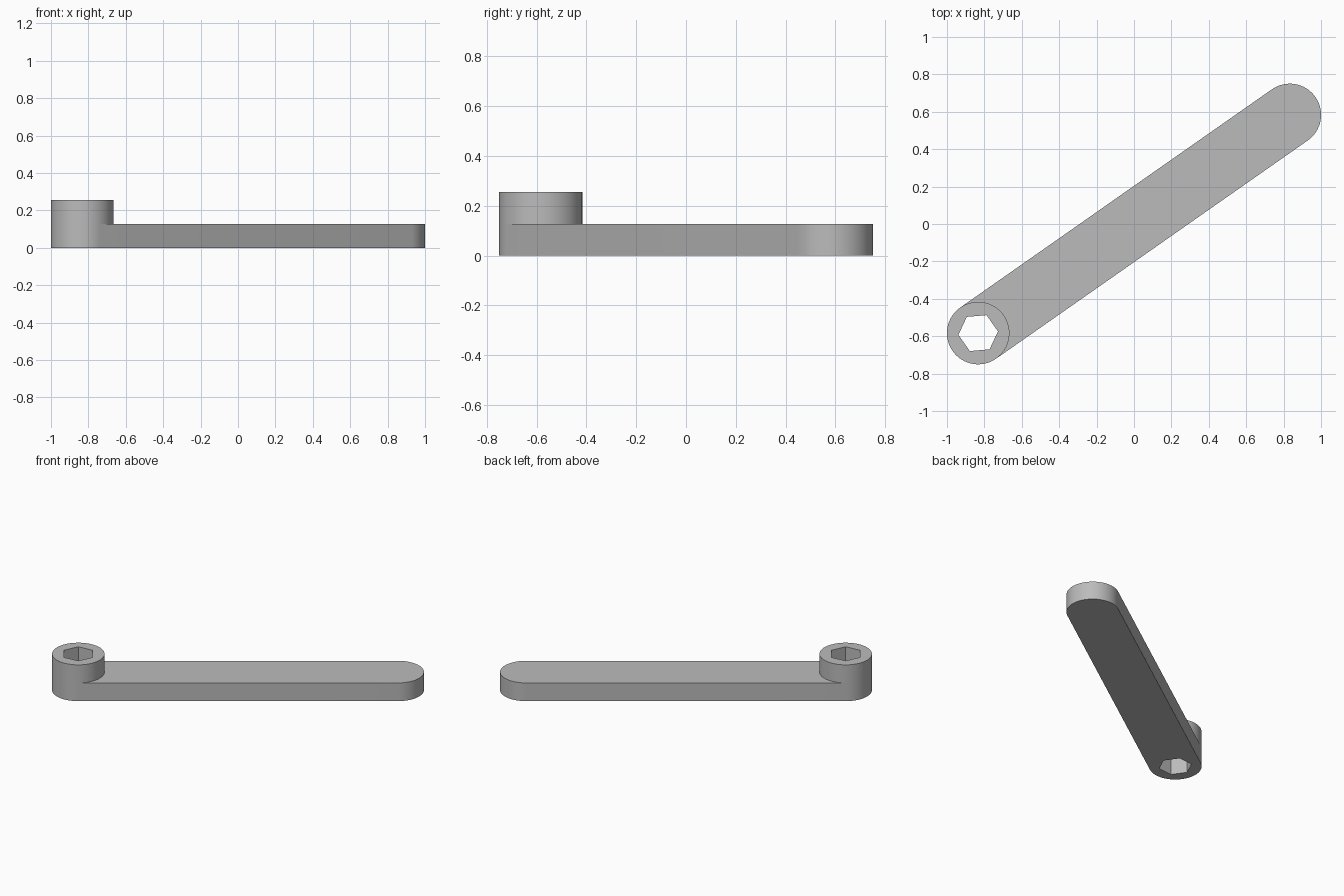
import bpy, bmesh
from math import cos, sin, pi, radians
from mathutils import Vector

if "Cube" in bpy.data.objects:
    bpy.data.objects.remove(bpy.data.objects["Cube"], do_unlink=True)

RADIUS, HALF = 0.167, 1.017      # end radius, half the distance between end centres
ARM_H, BOSS_H = 0.128, 0.255     # heights of the arm and the boss
STEPS = 32                       # segments per half circle
TILT = radians(35)

metal = bpy.data.materials.new("grey_metal")
metal.use_nodes = True
colour = (0.5, 0.5, 0.5, 1)
metal.diffuse_color = colour
metal.node_tree.nodes["Principled BSDF"].inputs["Base Color"].default_value = colour


def arc(cx, start, z, steps=STEPS, turn=pi, r=RADIUS):
    """Points along an arc, both ends included."""
    return [Vector((cx + r * cos(start + turn * i / steps),
                    r * sin(start + turn * i / steps), z)) for i in range(steps + 1)]


def raise_face(bm, face, height):
    """Extrude a face straight up and return the new top face."""
    new = bmesh.ops.extrude_face_region(bm, geom=[face])["geom"]
    bmesh.ops.translate(bm, vec=(0, 0, height),
                        verts=[g for g in new if isinstance(g, bmesh.types.BMVert)])
    return next(g for g in new if isinstance(g, bmesh.types.BMFace))


def add_object(name, bm):
    bmesh.ops.recalc_face_normals(bm, faces=bm.faces)
    mesh = bpy.data.meshes.new(name)
    bm.to_mesh(mesh)
    bm.free()
    mesh.materials.append(metal)
    obj = bpy.data.objects.new(name, mesh)
    obj.rotation_euler.z = TILT
    bpy.context.collection.objects.link(obj)
    return obj


# Arm with rounded ends
bm = bmesh.new()
outline = arc(HALF, -pi / 2, 0) + arc(-HALF, pi / 2, 0)
base = bm.faces.new([bm.verts.new(p) for p in outline])
top = raise_face(bm, base, ARM_H)

# Boss: close the end circle on the arm's top and raise it
tips = sorted((v for v in top.verts if abs(v.co.x + HALF) < 0.001), key=lambda v: v.co.y)
inner = arc(-HALF, -pi / 2, ARM_H)[1:-1]
other, _ = bmesh.utils.face_split(top, tips[0], tips[-1], coords=inner)
disc = min((top, other), key=lambda f: f.calc_center_median().x)
raise_face(bm, disc, BOSS_H - ARM_H)
crank = add_object("crank_arm", bm)

# Hexagonal socket through the boss
bm = bmesh.new()
hexagon = arc(-HALF, pi / 6, -0.1, steps=6, turn=2 * pi, r=0.106)[:-1]
raise_face(bm, bm.faces.new([bm.verts.new(p) for p in hexagon]), 0.5)
cutter = add_object("socket_cutter", bm)
cutter.hide_render = True
cutter.hide_viewport = True

cut = crank.modifiers.new("socket", "BOOLEAN")
cut.operation = "DIFFERENCE"
cut.solver = "EXACT"
cut.object = cutter

# Bake the socket in, then shade the round sides smooth
bpy.context.view_layer.update()
graph = bpy.context.evaluated_depsgraph_get()
baked = bpy.data.meshes.new_from_object(crank.evaluated_get(graph))
crank.modifiers.clear()
crank.data = baked
bpy.data.objects.remove(cutter, do_unlink=True)
bpy.ops.object.select_all(action="DESELECT")
crank.select_set(True)
bpy.context.view_layer.objects.active = crank
bpy.ops.object.shade_smooth_by_angle(angle=radians(30))
